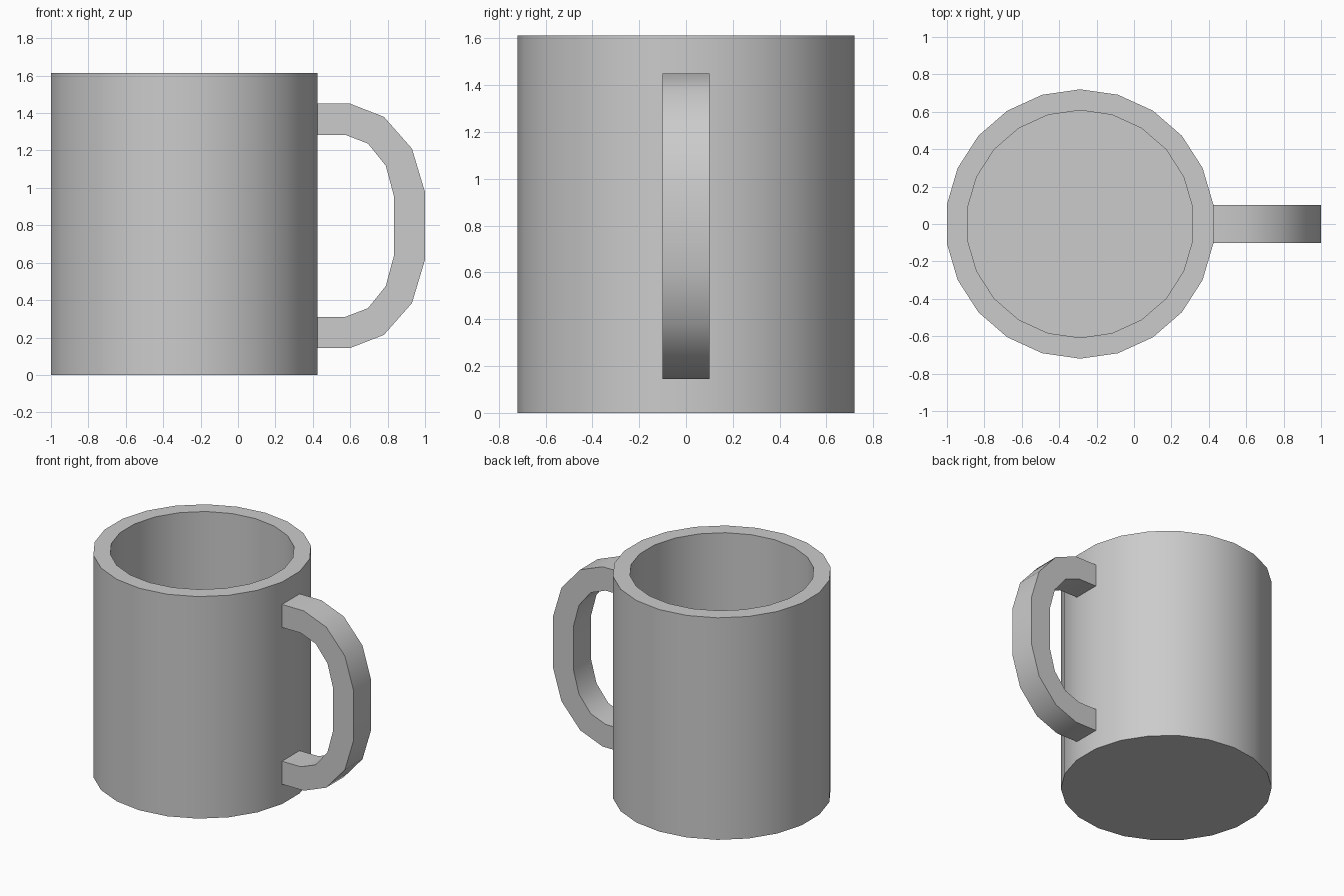
import bpy, bmesh, math

if "Cube" in bpy.data.objects:
    bpy.data.objects.remove(bpy.data.objects["Cube"])

CX, SIDES = -0.288, 22
MID_Z = 0.797


def finish(name, bm):
    bmesh.ops.recalc_face_normals(bm, faces=bm.faces[:])
    me = bpy.data.meshes.new(name)
    bm.to_mesh(me)
    bm.free()
    ob = bpy.data.objects.new(name, me)
    bpy.context.collection.objects.link(ob)
    bpy.ops.object.select_all(action='DESELECT')
    ob.select_set(True)
    bpy.context.view_layer.objects.active = ob
    bpy.ops.object.shade_smooth_by_angle(angle=math.radians(35))
    return ob


# Cup: outer wall, flat rim, inner wall, with a thick floor
bm = bmesh.new()
rings = []
for r, z in [(0.72, 0), (0.72, 1.613), (0.608, 1.613), (0.608, 0.11)]:
    rings.append([bm.verts.new((CX + r * math.sin(2 * math.pi * i / SIDES),
                                r * math.cos(2 * math.pi * i / SIDES), z))
                  for i in range(SIDES)])
for a, b in zip(rings, rings[1:]):
    for i in range(SIDES):
        j = (i + 1) % SIDES
        bm.faces.new((a[i], a[j], b[j], b[i]))
bm.faces.new(rings[0])
bm.faces.new(rings[-1])
finish("cup", bm)

# Handle: upper half of the side profile (x, height above middle), mirrored down
WALL = CX + 0.72 * math.cos(math.pi / SIDES) - 0.01
outer = [(WALL, 0.653), (0.6, 0.653), (0.78, 0.583), (0.93, 0.413), (1.0, 0.18)]
inner = [(WALL, 0.486), (0.575, 0.486), (0.695, 0.44), (0.79, 0.322), (0.835, 0.155)]


def mirrored(half):
    return half + [(x, -h) for x, h in reversed(half)]


bm = bmesh.new()
sections = []
for o, n in zip(mirrored(outer), mirrored(inner)):
    sections.append([bm.verts.new((x, y, MID_Z + h))
                     for (x, h), y in ((o, -0.101), (o, 0.101), (n, 0.101), (n, -0.101))])
for a, b in zip(sections, sections[1:]):
    for i in range(4):
        j = (i + 1) % 4
        bm.faces.new((a[i], a[j], b[j], b[i]))
bm.faces.new(sections[0])
bm.faces.new(sections[-1])
finish("handle", bm)
